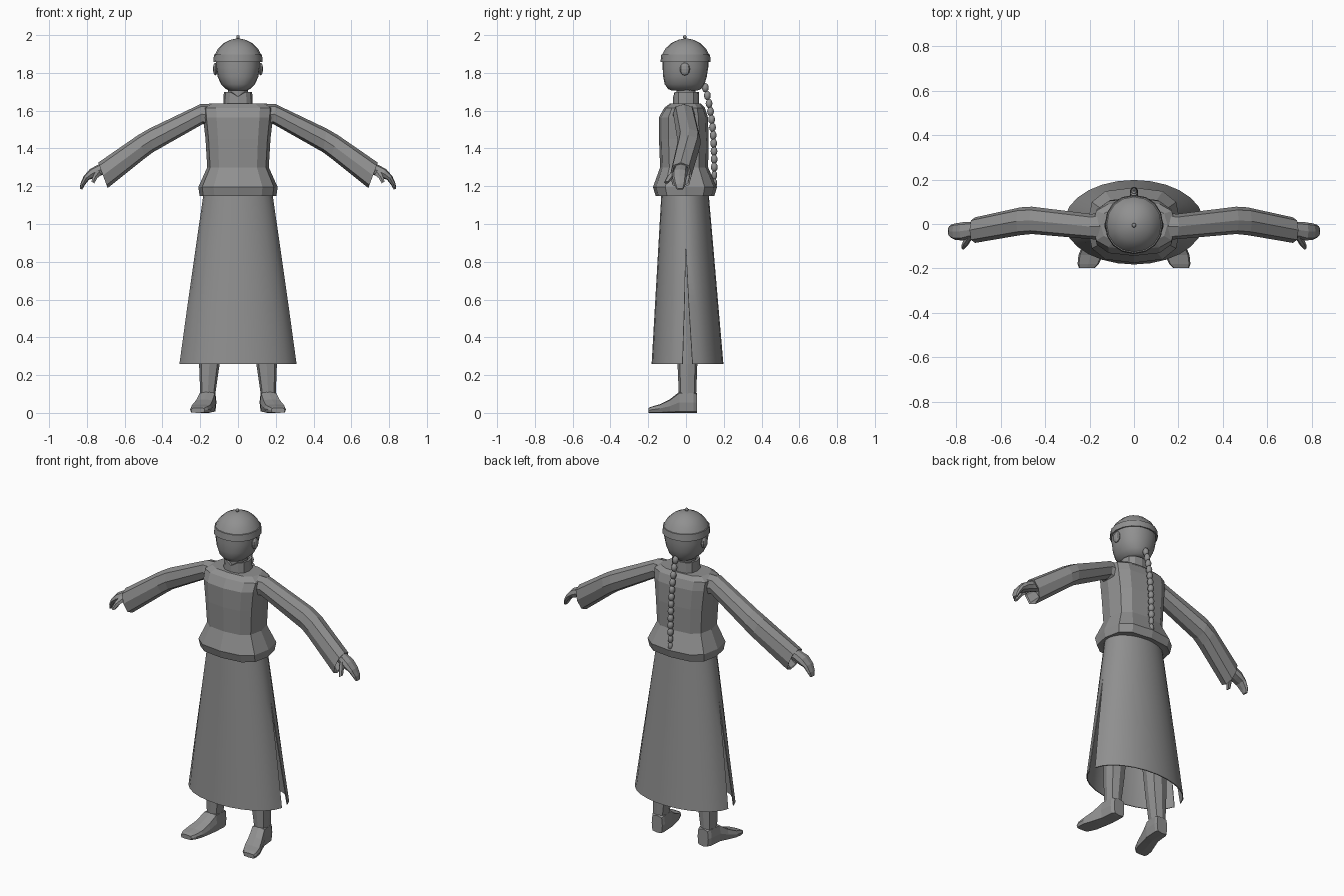
import bpy, bmesh, math
from mathutils import Vector, Matrix

if "Cube" in bpy.data.objects:
    bpy.data.objects.remove(bpy.data.objects["Cube"])

cloth = bpy.data.materials.new("dark_grey")
cloth.diffuse_color = (.28, .28, .28, 1)
cloth.use_nodes = True
cloth.node_tree.nodes["Principled BSDF"].inputs["Base Color"].default_value = cloth.diffuse_color


def finish(bm, name, mirror=False, smooth=None, thick=0):
    bmesh.ops.recalc_face_normals(bm, faces=bm.faces)
    if thick:
        bmesh.ops.solidify(bm, geom=bm.faces[:], thickness=thick)
        bmesh.ops.recalc_face_normals(bm, faces=bm.faces)
    me = bpy.data.meshes.new(name)
    bm.to_mesh(me)
    bm.free()
    me.materials.append(cloth)
    ob = bpy.data.objects.new(name, me)
    bpy.context.collection.objects.link(ob)
    if smooth:
        bpy.ops.object.select_all(action='DESELECT')
        ob.select_set(True)
        bpy.context.view_layer.objects.active = ob
        bpy.ops.object.shade_smooth_by_angle(angle=math.radians(smooth))
    if mirror:
        ob.modifiers.new("Mirror", 'MIRROR')
    return ob


def ring(c, u, v, n=8, p=1.0):
    """Superellipse section: centre c, half axes u and v; p < 1 is boxier."""
    c, u, v = Vector(c), Vector(u), Vector(v)
    f = lambda t: 0 if abs(t) < 1e-6 else math.copysign(abs(t) ** p, t)
    angles = [2 * math.pi * i / n for i in range(n)]
    return [c + u * f(math.cos(a)) + v * f(math.sin(a)) for a in angles]


def flat(z, x0, x1, y0, y1, n=8, p=1.0):
    """Level section given by its extents."""
    return ring(((x0 + x1) / 2, (y0 + y1) / 2, z), ((x1 - x0) / 2, 0, 0),
                (0, (y1 - y0) / 2, 0), n, p)


def limb(top, bot, y0, y1, n=8, p=0.8):
    """Section of an arm from its top and bottom (x, z) and its y extents."""
    t, b = Vector((top[0], 0, top[1])), Vector((bot[0], 0, bot[1]))
    return ring((t + b) / 2 + Vector((0, (y0 + y1) / 2, 0)),
                (0, (y1 - y0) / 2, 0), (t - b) / 2, n, p)


def add_loft(bm, rings, caps=True, closed=True):
    rows = [[bm.verts.new(p) for p in r] for r in rings]
    n = len(rows[0])
    for a, b in zip(rows, rows[1:]):
        for i in range(n if closed else n - 1):
            j = (i + 1) % n
            bm.faces.new((a[i], a[j], b[j], b[i]))
    if caps:
        bm.faces.new(rows[0])
        bm.faces.new(rows[-1])


def loft(name, rings, caps=True, **kw):
    bm = bmesh.new()
    add_loft(bm, rings, caps)
    return finish(bm, name, **kw)


def add_ball(bm, centre, size, segs=10):
    bmesh.ops.create_uvsphere(bm, u_segments=segs, v_segments=6, radius=1,
                              matrix=Matrix.Translation(centre) @ Matrix.Diagonal((*size, 1)))


# Jacket body
loft("jacket", [flat(z, -w, w, y0, y1, 12, 0.7) for z, w, y0, y1 in [
    (1.15, .19, -.14, .13), (1.148, .203, -.16, .15), (1.195, .21, -.175, .164),
    (1.30, .163, -.137, .117), (1.45, .172, -.143, .12), (1.565, .185, -.143, .116),
    (1.615, .188, -.115, .10), (1.638, .15, -.085, .078)]])

# Bell sleeves with a recessed opening
loft("sleeve", [limb(*s) for s in [
    ((.10, 1.638), (.13, 1.50), -.075, .055),
    ((.20, 1.634), (.185, 1.53), -.068, .045),
    ((.47, 1.505), (.45, 1.38), -.045, .078),
    ((.53, 1.47), (.49, 1.35), -.05, .075),
    ((.74, 1.325), (.69, 1.19), -.085, .03),
    ((.733, 1.315), (.688, 1.20), -.075, .02),
    ((.68, 1.345), (.64, 1.25), -.06, .03)]], mirror=True)

# Hands
loft("hand", [limb(*s) for s in [
    ((.70, 1.335), (.675, 1.275), -.06, .01),
    ((.745, 1.312), (.722, 1.258), -.062, .008),
    ((.785, 1.29), (.757, 1.245), -.074, .008),
    ((.817, 1.253), (.788, 1.235), -.072, .003),
    ((.834, 1.215), (.812, 1.205), -.062, -.003),
    ((.838, 1.187), (.824, 1.183), -.05, -.014)]], mirror=True)
loft("thumb", [limb(*s, 6) for s in [
    ((.745, 1.295), (.722, 1.258), -.065, -.03),
    ((.767, 1.26), (.743, 1.243), -.1, -.062),
    ((.777, 1.225), (.76, 1.215), -.116, -.09)]], mirror=True)

# Long robe: front and back panels joined above, parted below by side slits
bm = bmesh.new()
for start in (0, math.pi):
    rows = []
    for z in (1.17, .88, .57, .26):
        t = (1.15 - z) / .89
        w, d, cy = .184 + .129 * t, .126 + .064 * t, -.005 + .013 * t
        gap = max(0, (.88 - z) / .62) * .14
        rows.append([Vector((w * math.cos(a), cy + d * math.sin(a), z)) for a in
                     (start + gap + (math.pi - 2 * gap) * i / 12 for i in range(13))])
    add_loft(bm, rows, caps=False, closed=False)
bmesh.ops.remove_doubles(bm, verts=bm.verts, dist=1e-4)
finish(bm, "robe", smooth=40, thick=.005)

# Trouser legs
loft("trouser_leg", [flat(*s, 8, .75) for s in [
    (.10, .12, .2, -.038, .054), (.26, .097, .206, -.045, .06),
    (.55, .07, .20, -.06, .07), (1.1, .01, .16, -.08, .08)]], mirror=True)

# Shoes, turned slightly outward
loft("shoe", [ring((x, y, h / 2), (w, 0, 0), (0, 0, h / 2), 8, .4) for x, y, w, h in [
    (.155, .058, .036, .105), (.158, .04, .044, .112), (.163, -.035, .046, .112),
    (.178, -.085, .05, .072), (.195, -.14, .055, .045), (.206, -.18, .048, .034),
    (.212, -.198, .036, .026)]], mirror=True)

# Standing collar, notched at the front
rows = [flat(z, -r, r, -r * .9, r * .9, 12, .8) for z, r in
        ((1.62, .078), (1.70, .075), (1.70, .062), (1.63, .062))]
for r in rows[1:3]:
    r[9].z = 1.675
loft("collar", rows, caps=False)
loft("neck", [flat(z, -.052, .052, -.05, .05, 12) for z in (1.62, 1.75)], smooth=40)

# Head and ears
loft("head", [flat(z, -w, w, y0, y1, 20, .9) for z, w, y0, y1 in [
    (1.706, .045, -.075, .06), (1.715, .065, -.095, .08), (1.74, .09, -.113, .098),
    (1.78, .108, -.121, .11), (1.83, .117, -.124, .118), (1.89, .117, -.122, .118)]],
     smooth=45)
bm = bmesh.new()
add_ball(bm, (.12, -.006, 1.82), (.013, .027, .034))
finish(bm, "ear", mirror=True)

# Skullcap with band and finial
loft("cap", [flat(z, -w, w, -w * 1.03, w * 1.0, 16, .95) for z, w in [
    (1.862, .118), (1.858, .131), (1.897, .127), (1.898, .122), (1.93, .105),
    (1.958, .075), (1.975, .04), (1.981, .012)]], smooth=30)
bm = bmesh.new()
add_ball(bm, (0, -.006, 1.99), (.01, .01, .01))
finish(bm, "cap_finial", smooth=60)

# Braid of beads hanging down the back
bm = bmesh.new()
for i in range(13):
    t = i / 12
    r = .018 if i < 11 else .015
    add_ball(bm, (0, .15 - .048 * (1 - t) ** 3, 1.722 - .505 * t), (r, r, .025), 8)
finish(bm, "braid", smooth=60)
